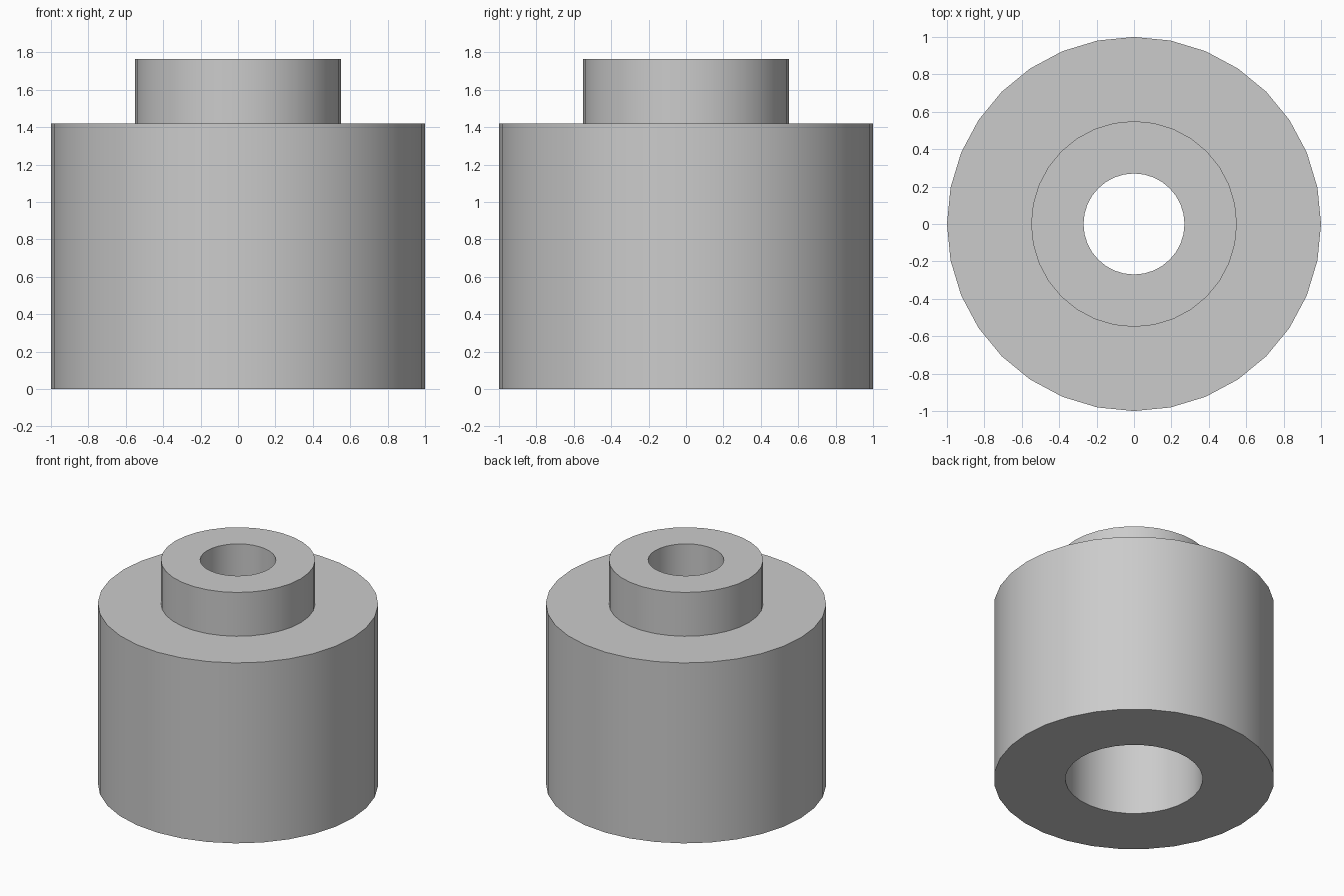
import bpy
import bmesh
from math import cos, sin, tau, radians

SIDES = 32

cube = bpy.data.objects.get("Cube")
if cube:
    bpy.data.objects.remove(cube, do_unlink=True)

# Plain grey material
grey = bpy.data.materials.new("plain grey")
grey.use_nodes = True
colour = (0.6, 0.6, 0.6, 1.0)
grey.diffuse_color = colour
grey.node_tree.nodes["Principled BSDF"].inputs["Base Color"].default_value = colour


def lathe(name, profile):
    """Revolve a closed (radius, height) loop around the z axis."""
    bm = bmesh.new()
    rings = [[bm.verts.new((r * cos(tau * i / SIDES), r * sin(tau * i / SIDES), z))
              for i in range(SIDES)] for r, z in profile]
    for k, low in enumerate(rings):
        high = rings[(k + 1) % len(rings)]
        for i in range(SIDES):
            j = (i + 1) % SIDES
            bm.faces.new((low[i], low[j], high[j], high[i]))
    bmesh.ops.recalc_face_normals(bm, faces=bm.faces[:])
    mesh = bpy.data.meshes.new(name)
    bm.to_mesh(mesh)
    bm.free()
    mesh.materials.append(grey)
    obj = bpy.data.objects.new(name, mesh)
    bpy.context.collection.objects.link(obj)
    bpy.ops.object.select_all(action="DESELECT")
    obj.select_set(True)
    bpy.context.view_layer.objects.active = obj
    bpy.ops.object.shade_smooth_by_angle(angle=radians(30))
    return obj


# Stepped bushing: wide body, raised collar, through bore with a wider lower bore
body_radius, collar_radius = 1.0, 0.55
bore_radius, lower_bore_radius = 0.27, 0.49
body_top, collar_top, bore_step = 1.42, 1.765, 1.07

lathe("stepped_bushing", [
    (lower_bore_radius, 0),
    (body_radius, 0),
    (body_radius, body_top),
    (collar_radius, body_top),
    (collar_radius, collar_top),
    (bore_radius, collar_top),
    (bore_radius, bore_step),
    (lower_bore_radius, bore_step),
])
